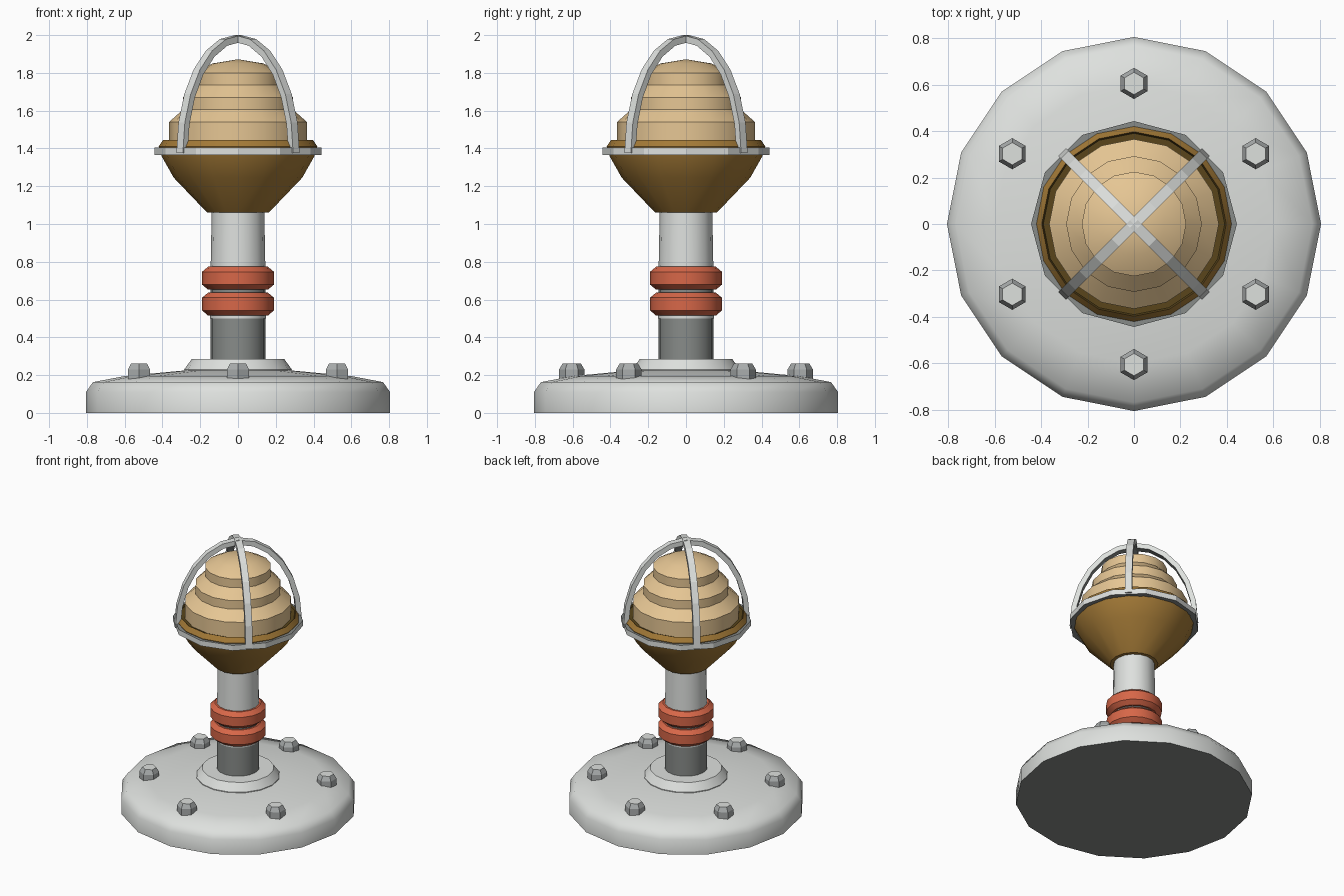
import bpy, bmesh
from math import sin, cos, pi, radians
from mathutils import Matrix, Vector

old = bpy.data.objects.get("Cube")
if old:
    bpy.data.objects.remove(old, do_unlink=True)


def material(name, rgb):
    m = bpy.data.materials.new(name)
    m.use_nodes = True
    m.diffuse_color = (*rgb, 1)
    m.node_tree.nodes["Principled BSDF"].inputs["Base Color"].default_value = (*rgb, 1)
    return m


light_grey = material("light grey paint", (0.73, 0.75, 0.73))
steel = material("steel", (0.40, 0.42, 0.42))
dark_grey = material("dark grey metal", (0.245, 0.26, 0.25))
red = material("red rubber", (0.68, 0.135, 0.065))
brass = material("brass", (0.37, 0.195, 0.038))
dark_brass = material("dark brass", (0.10, 0.06, 0.011))
glass = material("amber glass", (0.79, 0.565, 0.295))


def finish(name, bm, mat, angle=35):
    bmesh.ops.recalc_face_normals(bm, faces=bm.faces)
    mesh = bpy.data.meshes.new(name)
    bm.to_mesh(mesh)
    bm.free()
    mesh.materials.append(mat)
    ob = bpy.data.objects.new(name, mesh)
    bpy.context.collection.objects.link(ob)
    bpy.ops.object.select_all(action='DESELECT')
    ob.select_set(True)
    bpy.context.view_layer.objects.active = ob
    if angle:
        bpy.ops.object.shade_smooth_by_angle(angle=radians(angle))
    return ob


def recolour(ob, mat, rule):
    """Give a second material to the faces that meet the rule."""
    ob.data.materials.append(mat)
    for p in ob.data.polygons:
        if rule(p.center, p.normal):
            p.material_index = 1


def lathe(name, profile, mat, sides=16, closed=False, angle=35, at=(0, 0), turn=0.0):
    """Revolve (radius, height) points; open ends on the axis become fans."""
    bm = bmesh.new()
    rings = []
    for r, z in profile:
        if r == 0:
            rings.append([bm.verts.new((at[0], at[1], z))] * sides)
        else:
            rings.append([bm.verts.new((at[0] + r * cos(turn + 2 * pi * i / sides),
                                        at[1] + r * sin(turn + 2 * pi * i / sides), z))
                          for i in range(sides)])
    pairs = list(zip(rings, rings[1:]))
    if closed:
        pairs.append((rings[-1], rings[0]))
    for a, b in pairs:
        for i in range(sides):
            j = (i + 1) % sides
            corners = list(dict.fromkeys([a[i], a[j], b[j], b[i]]))
            bm.faces.new(corners)
    return finish(name, bm, mat, angle)


# Base plate with a dark underside, and collar
base = lathe("base_plate", [(0, 0), (0.805, 0), (0.805, 0.11), (0.768, 0.163),
                            (0.60, 0.195), (0.28, 0.225), (0, 0.225)],
             light_grey, angle=50)
recolour(base, dark_grey, lambda c, n: n.z < -0.9)
lathe("base_collar", [(0, 0.20), (0.285, 0.20), (0.285, 0.23), (0.245, 0.285),
                      (0, 0.285)], light_grey)

# Hexagonal bolts around the base, with bright tops
for k in range(6):
    a = radians(30 + 60 * k)
    bolt = lathe(f"base_bolt_{k + 1}", [(0, 0.17), (0.067, 0.17), (0.067, 0.23),
                                        (0.048, 0.262), (0, 0.262)],
                 steel, sides=6, angle=0,
                 at=(0.605 * cos(a), 0.605 * sin(a)), turn=pi / 2)
    recolour(bolt, light_grey, lambda c, n: n.z > 0.9)

# Post in two sections, with a thin sleeve under the rubber rings
lathe("lower_post", [(0, 0.27), (0.145, 0.27), (0.145, 0.67), (0, 0.67)], dark_grey)
lathe("post_sleeve", [(0.14, 0.50), (0.148, 0.50), (0.148, 0.53), (0.14, 0.53)],
      light_grey, closed=True)
lathe("upper_post", [(0, 0.66), (0.147, 0.66), (0.139, 1.08), (0, 1.08)], light_grey)

# Pair of bevelled rubber rings
for name, z in (("lower_rubber_ring", 0.515), ("upper_rubber_ring", 0.652)):
    lathe(name, [(0.13, z), (0.158, z), (0.19, z + 0.027), (0.19, z + 0.095),
                 (0.158, z + 0.122), (0.13, z + 0.122)], red, closed=True)

# Lamp cup with a darker recess inside the rim
cup = lathe("lamp_cup", [(0, 1.06), (0.163, 1.06), (0.34, 1.245), (0.405, 1.36),
                         (0.42, 1.41), (0.397, 1.445), (0.39, 1.43), (0, 1.43)], brass)
recolour(cup, dark_brass,
         lambda c, n: c.z > 1.42 and (n.z > 0.9 or n.x * c.x + n.y * c.y < 0))

# Stepped lens
lathe("stepped_lens", [(0, 1.385), (0.365, 1.385), (0.365, 1.54), (0.292, 1.605),
                       (0.292, 1.67), (0.225, 1.735), (0.225, 1.80), (0.135, 1.85),
                       (0, 1.872)], glass)

# Guard ring, bright on its outer band only
ring = lathe("guard_ring", [(0.405, 1.365), (0.443, 1.365), (0.443, 1.405),
                            (0.405, 1.405)], light_grey, sides=12, closed=True, angle=0)
recolour(ring, dark_grey, lambda c, n: n.x * c.x + n.y * c.y < 0.1)


# Two crossing arched straps with dark inner faces
def strap(name, turn, steps=12, half_width=0.024, thick=0.036):
    bm = bmesh.new()
    spin = Matrix.Rotation(turn, 3, 'Z')
    rows = []
    for i in range(steps + 1):
        t = pi * i / steps
        rows.append([bm.verts.new(spin @ Vector(((0.437 - d) * cos(t), w,
                                                 1.375 + (0.625 - d) * sin(t))))
                     for d, w in ((0, -half_width), (0, half_width),
                                  (thick, half_width), (thick, -half_width))])
    for a, b in zip(rows, rows[1:]):
        for k in range(4):
            n = (k + 1) % 4
            bm.faces.new((a[k], a[n], b[n], b[k]))
    bm.faces.new(rows[0])
    bm.faces.new(rows[-1])
    ob = finish(name, bm, light_grey, 0)
    middle = Vector((0, 0, 1.375))
    recolour(ob, dark_grey, lambda c, n: n.dot(c - middle) < -0.1)


strap("guard_strap_1", pi / 4)
strap("guard_strap_2", -pi / 4)
